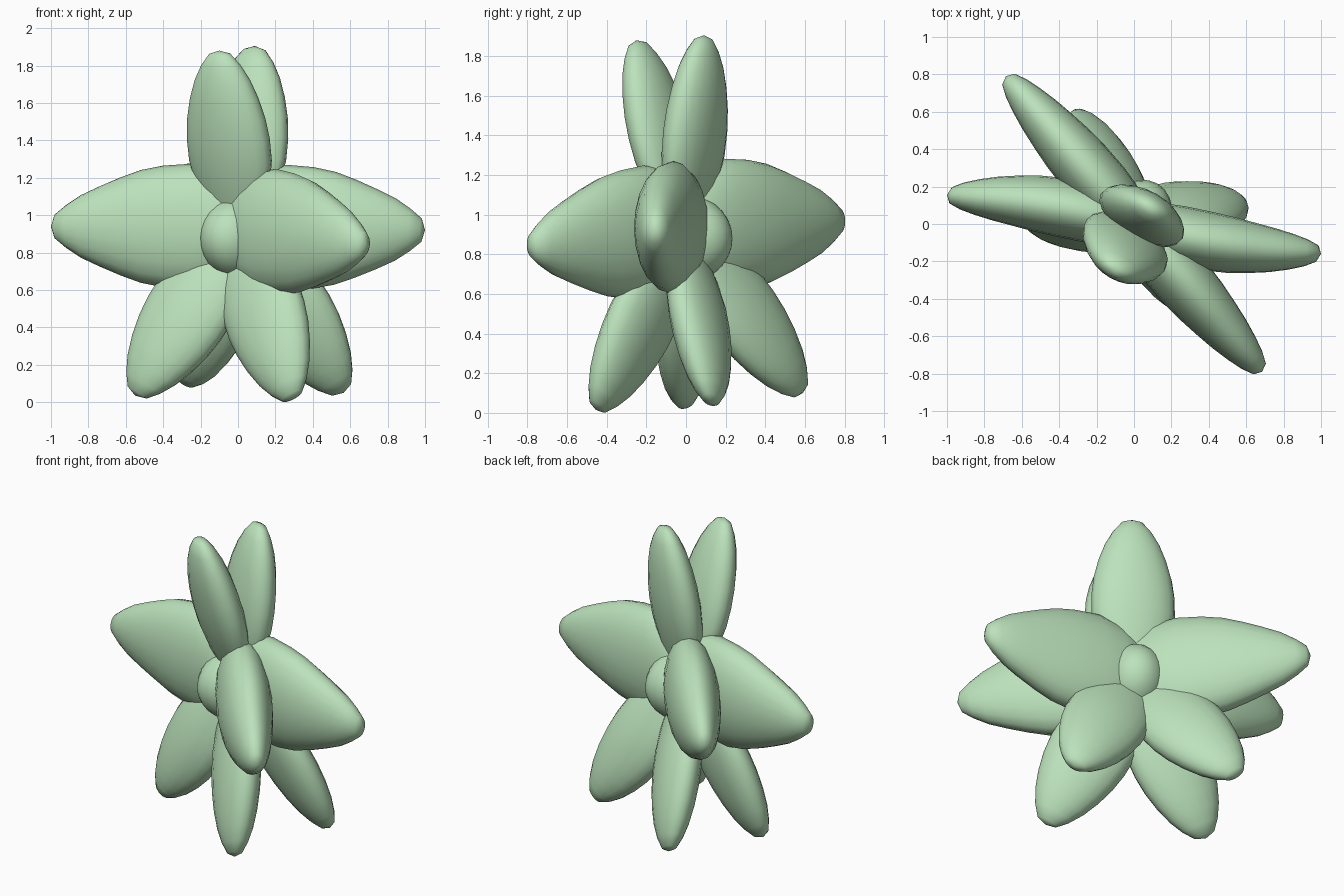
import bpy, math
from mathutils import Vector

if "Cube" in bpy.data.objects:
    bpy.data.objects.remove(bpy.data.objects["Cube"])

CENTRE = Vector((0, 0, 0.9))
FACING = Vector((-0.5, -0.866, 0))      # direction the flower faces

green = bpy.data.materials.new("pale_green")
green.diffuse_color = (0.5, 0.76, 0.5, 1)
green.use_nodes = True
green.node_tree.nodes["Principled BSDF"].inputs["Base Color"].default_value = green.diffuse_color

# petal outlines: (fraction of length, fraction of half width, fraction of half thickness)
BROAD = [(-0.09, 0.3, 0.35), (-0.04, 0.55, 0.6), (0.03, 0.75, 0.78), (0.12, 0.91, 0.92),
         (0.25, 1.0, 1.0), (0.4, 0.97, 1.0), (0.52, 0.9, 0.95), (0.63, 0.78, 0.86),
         (0.74, 0.64, 0.75), (0.84, 0.5, 0.61), (0.92, 0.34, 0.46), (0.98, 0.19, 0.28)]
NARROW = [(-0.06, 0.2, 0.2), (0.03, 0.42, 0.38), (0.12, 0.65, 0.57), (0.25, 0.88, 0.79),
          (0.4, 1.0, 0.96), (0.52, 1.0, 1.0), (0.63, 0.94, 0.98), (0.74, 0.82, 0.9),
          (0.84, 0.66, 0.76), (0.92, 0.47, 0.56), (0.98, 0.26, 0.32)]
SIDES = 20


def finish(obj):
    obj.data.materials.append(green)
    bpy.ops.object.select_all(action='DESELECT')
    obj.select_set(True)
    bpy.context.view_layer.objects.active = obj
    bpy.ops.object.shade_smooth_by_angle(angle=math.radians(60))


def petal(name, tip, width, thick, base, profile, bow=0.0):
    """Flattened pointed body lofted from the centre to its tip, bowed in y."""
    span = Vector(tip) - base
    axis = span.normalized()
    normal = (FACING - axis * FACING.dot(axis)).normalized()
    side = axis.cross(normal)
    verts = [base - span * 0.1]
    for t, w, h in profile:
        mid = base + span * t + Vector((0, bow * math.sin(math.pi * max(t, 0)), 0))
        for i in range(SIDES):
            a = 2 * math.pi * i / SIDES
            verts.append(mid + side * (width * w * math.cos(a))
                         + normal * (thick * h * math.sin(a)))
    verts.append(Vector(tip))
    last, top = len(verts) - 1, 1 + (len(profile) - 1) * SIDES
    faces = []
    for i in range(SIDES):
        j = (i + 1) % SIDES
        faces.append((0, 1 + j, 1 + i))
        faces.append((last, top + i, top + j))
        for k in range(len(profile) - 1):
            p, q = 1 + k * SIDES, 1 + (k + 1) * SIDES
            faces.append((p + i, p + j, q + j, q + i))
    mesh = bpy.data.meshes.new(name)
    mesh.from_pydata(verts, [], faces)
    mesh.update()
    obj = bpy.data.objects.new(name, mesh)
    bpy.context.collection.objects.link(obj)
    finish(obj)


# broad side petals
MID = Vector((0, 0, 0.94))
for name, tip, bow in (("front_left_petal", (-1, 0.155, 0.94), 0.03),
                       ("back_right_petal", (1, -0.16, 0.92), -0.03),
                       ("front_right_petal", (0.685, -0.79, 0.84), 0),
                       ("back_left_petal", (-0.685, 0.79, 0.97), 0)):
    petal(name, tip, 0.335, 0.158, MID, BROAD, bow)

# narrower upper and lower petals
for name, tip in (("front_top_petal", (-0.1, -0.25, 1.88)),
                  ("back_top_petal", (0.09, 0.09, 1.905)),
                  ("front_lower_left_petal", (-0.55, 0.0, 0.035)),
                  ("front_lower_right_petal", (0.295, -0.455, 0.015)),
                  ("back_lower_right_petal", (0.565, 0.13, 0.05)),
                  ("back_lower_left_petal", (-0.29, 0.59, 0.1))):
    petal(name, tip, 0.247, 0.122, CENTRE, NARROW)

# bud at the heart, showing on both faces
bpy.ops.mesh.primitive_uv_sphere_add(segments=24, ring_count=14, radius=1,
                                     location=(0, 0, 0.88),
                                     rotation=(0, 0, math.radians(60)))
bud = bpy.context.object
bud.name = "centre_bud"
bud.scale = (0.25, 0.19, 0.22)
finish(bud)
